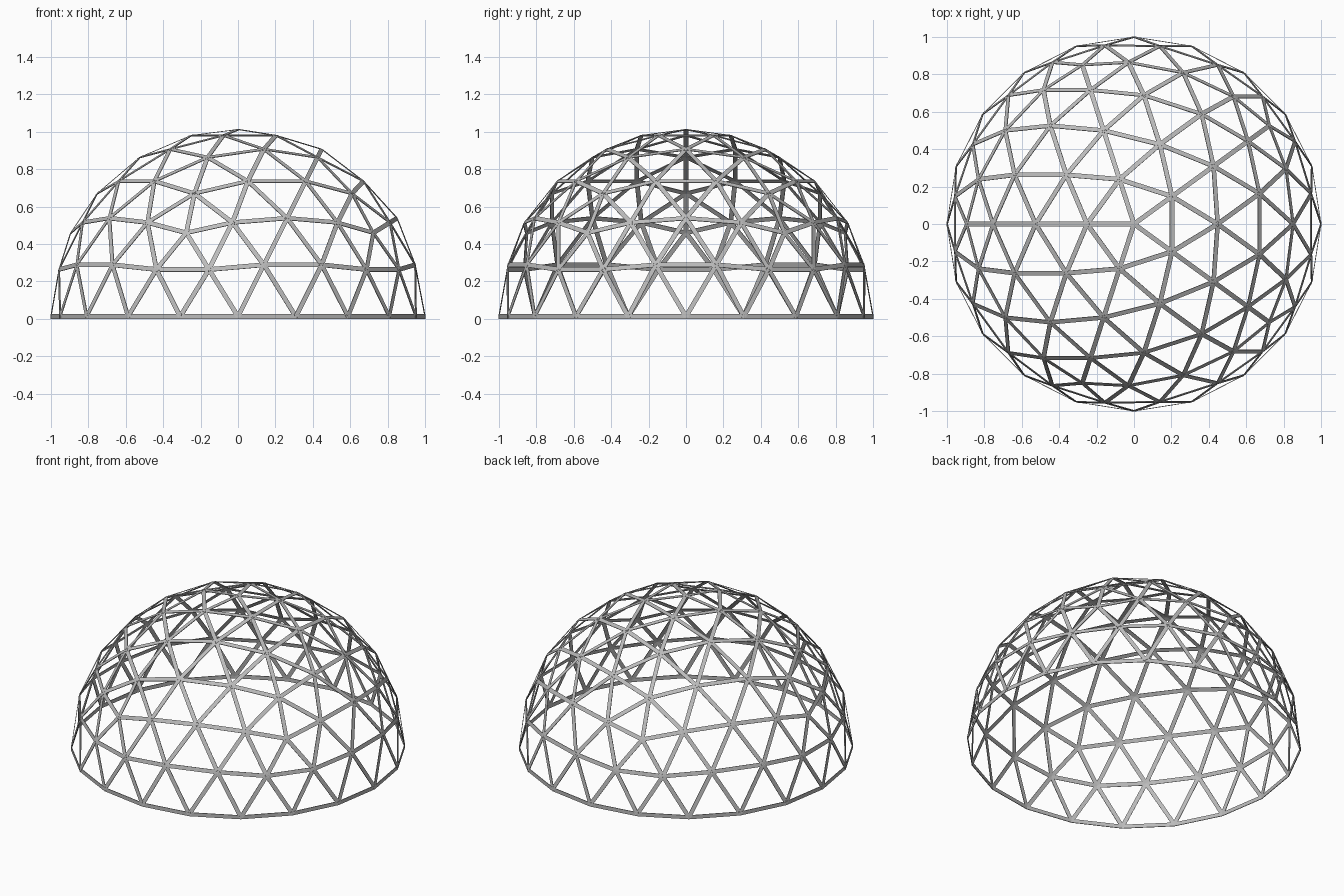
import bpy, bmesh, math
from mathutils import Vector, Matrix

FREQ = 4          # subdivisions of each icosahedron edge
WIDTH = 0.025     # strut width along the sphere
DEPTH = 0.004     # strut thickness through the shell
LIFT = 0.012      # raises the base ring to rest on the ground

cube = bpy.data.objects.get("Cube")
if cube:
    bpy.data.objects.remove(cube)

steel = bpy.data.materials.new("grey_steel")
steel.use_nodes = True
color = (0.5, 0.5, 0.5, 1)
steel.diffuse_color = color
steel.node_tree.nodes["Principled BSDF"].inputs["Base Color"].default_value = color


def ring_point(degrees, z):
    a = math.radians(degrees)
    r = math.sqrt(1 - z * z)
    return Vector((r * math.cos(a), r * math.sin(a), z))


# Icosahedron standing on a corner
h = 1 / math.sqrt(5)
top = Vector((0, 0, 1))
upper = [ring_point(36 + 72 * k, h) for k in range(5)]
lower = [ring_point(72 + 72 * k, -h) for k in range(5)]
faces = []
for k in range(5):
    n = (k + 1) % 5
    faces += [(top, upper[k], upper[n]), (upper[k], lower[k], upper[n]),
              (lower[k], lower[n], upper[n])]

# Geodesic edges of the upper half
edges = {}


def add_edge(p, q):
    if p.z > -0.01 and q.z > -0.01:
        key = frozenset(tuple(round(c, 3) + 0.0 for c in v) for v in (p, q))
        edges[key] = (p, q)


for a, b, c in faces:
    def node(i, j):
        return (a * (FREQ - i - j) + b * i + c * j).normalized()
    for i in range(FREQ):
        for j in range(FREQ - i):
            p, q, r = node(i, j), node(i + 1, j), node(i, j + 1)
            add_edge(p, q)
            add_edge(q, r)
            add_edge(r, p)


def build_struts(name, pairs):
    """Flat bars laid along the sphere, one for each edge."""
    bm = bmesh.new()
    for p, q in pairs:
        along = (q - p).normalized()
        out = (p + q).normalized()
        side = out.cross(along)
        frame = Matrix((along, side, out)).transposed().to_4x4()
        size = Matrix.Diagonal(((q - p).length, WIDTH, DEPTH, 1))
        place = Matrix.Translation((p + q) / 2 + Vector((0, 0, LIFT)))
        bmesh.ops.create_cube(bm, size=1, matrix=place @ frame @ size)
    mesh = bpy.data.meshes.new(name)
    bm.to_mesh(mesh)
    bm.free()
    mesh.materials.append(steel)
    obj = bpy.data.objects.new(name, mesh)
    bpy.context.collection.objects.link(obj)


base = [e for e in edges.values() if max(e[0].z, e[1].z) < 0.01]
shell = [e for e in edges.values() if max(e[0].z, e[1].z) >= 0.01]
build_struts("base_ring", base)
build_struts("dome_struts", shell)
